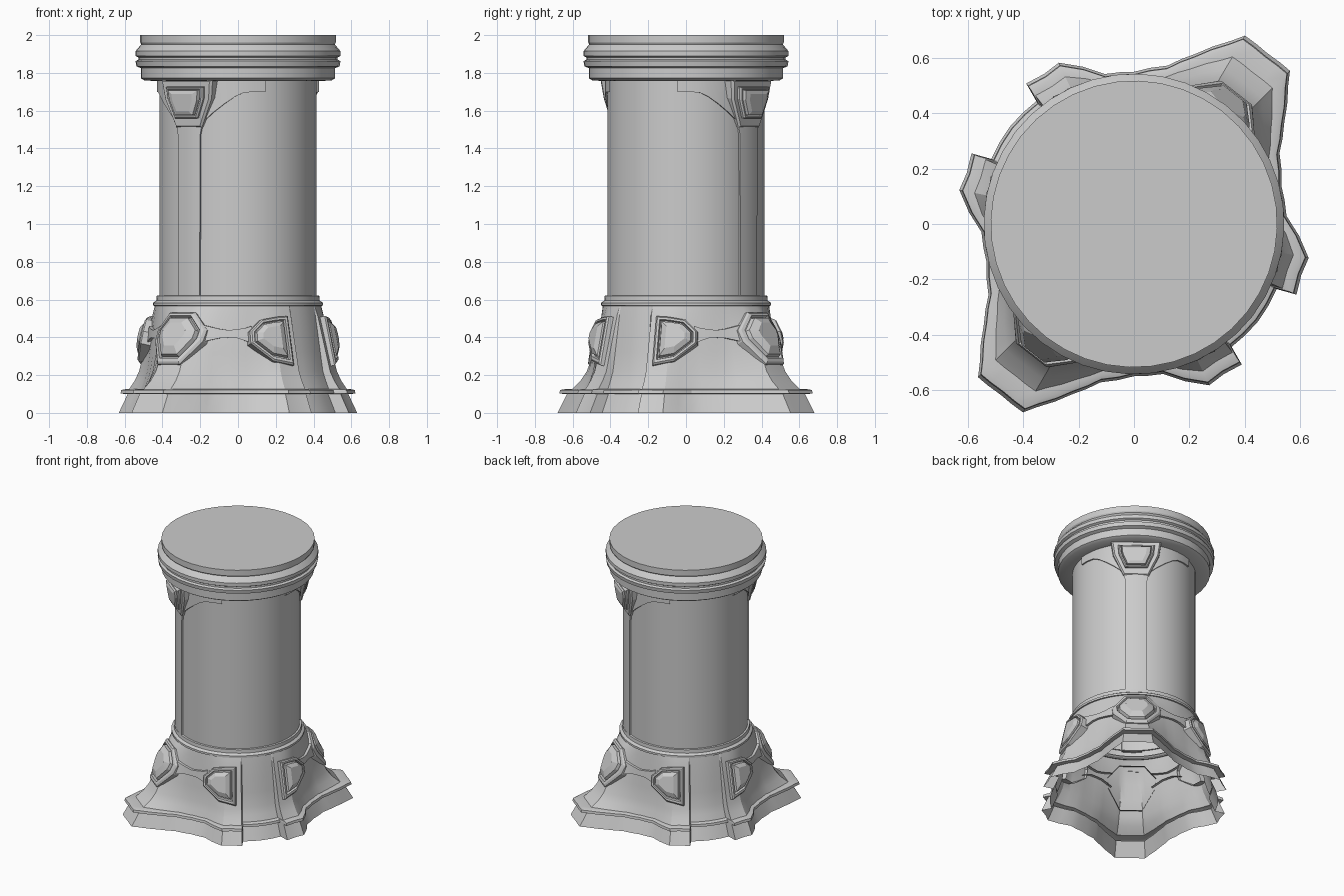
import bpy, bmesh
from math import sin, cos, radians, pi
from mathutils import Vector

if "Cube" in bpy.data.objects:
    bpy.data.objects.remove(bpy.data.objects["Cube"])

AXIS = 52          # heading of the big buttress; the model mirrors about it


def pt(r, a, z):
    t = radians(a + AXIS)
    return Vector((r * cos(t), r * sin(t), z))


def lerp_table(tab, x):
    for (x0, *v0), (x1, *v1) in zip(tab, tab[1:]):
        if x <= x1:
            f = max(0, (x - x0) / (x1 - x0))
            return [p + (q - p) * f for p, q in zip(v0, v1)]
    return list(tab[-1][1:])


def finish(name, bm, angle=30):
    bmesh.ops.recalc_face_normals(bm, faces=bm.faces[:])
    me = bpy.data.meshes.new(name)
    bm.to_mesh(me)
    bm.free()
    ob = bpy.data.objects.new(name, me)
    bpy.context.collection.objects.link(ob)
    bpy.ops.object.select_all(action='DESELECT')
    ob.select_set(True)
    bpy.context.view_layer.objects.active = ob
    bpy.ops.object.shade_smooth_by_angle(angle=radians(angle))
    return ob


def loft(name, rings, cap_top=False, closed=True, angle=30):
    bm = bmesh.new()
    vs = [[bm.verts.new(p) for p in ring] for ring in rings]
    n = len(vs[0])
    for lo, hi in zip(vs, vs[1:]):
        for i in range(n if closed else n - 1):
            j = (i + 1) % n
            bm.faces.new((lo[i], lo[j], hi[j], hi[i]))
    if cap_top:
        bm.faces.new(vs[-1])
    return finish(name, bm, angle)


def lathe(name, profile, sides, cap_top=False):
    loft(name, [[pt(r, 360 * i / sides, z) for i in range(sides)] for r, z in profile], cap_top)


# Flared base: star outline at the floor blending to a circle at the collar
OUTLINE = [(0, .783), (7.5, .79), (10, .75), (18, .655), (26, .585), (38, .55), (49, .552),
           (63, .643), (69, .632), (75.5, .64), (76.5, .567), (90, .57)]


def outline(a):
    a = abs((a + 180) % 360 - 180)
    return lerp_table(OUTLINE, min(a, 180 - a))[0]


# z, circle radius, share of the star shape
CONE = [(.125, .515, .78), (.17, .50, .62), (.22, .485, .52), (.52, .447, .13), (.57, .44, 0)]


def cone_r(a, z):
    c, k = lerp_table(CONE, z)
    return c + k * (outline(a) - .55)


quarter = [0, 4, 7.5, 10, 14, 18, 22, 26, 32, 38, 43, 49, 56, 63, 69, 75.5, 76.5, 83]
half = quarter + [90] + [180 - a for a in reversed(quarter[1:])]
angles = half + [a + 180 for a in half]
rings = [[pt(outline(a) * k, a, z) for a in angles]
         for z, k in ((0, 1), (.1, .925), (.102, .985), (.12, .98), (.125, .955))]
rings += [[pt(cone_r(a, z), a, z) for a in angles]
          for z in (.126, .17, .22, .32, .42, .52, .57)]
loft("flared_base", rings, angle=25)

# Collar, shaft and crown ring
lathe("base_collar", [(.43, .565), (.45, .568), (.45, .583), (.432, .595), (.43, .62), (.41, .623)], 48)
lathe("shaft", [(.417, .58), (.417, 1.77)], 64)
lathe("crown", [(.40, 1.755), (.495, 1.76), (.515, 1.772), (.515, 1.825), (.538, 1.835),
                (.543, 1.862), (.528, 1.87), (.528, 1.882), (.543, 1.89), (.543, 1.915),
                (.522, 1.94), (.512, 1.95), (.518, 1.96), (.518, 2.0)], 40, True)


# Curved raised strip; each column is (angle, z bottom, z top)
def strip(name, cols, radius, lift):
    rows = []
    for f, h in ((0, -.02), (0, lift), (1, lift), (1, -.02)):
        rows.append([pt(radius(a, b + (t - b) * f) + h, a, b + (t - b) * f) for a, b, t in cols])
    loft(name, rows, closed=False)


# Plaque: outline of (tangent, height) points, stepped through (scale, offset) layers
def plaque(name, a, poly, low, high, layers, bend=0.0):
    (r0, z0), (r1, z1) = low, high
    n0, tan = pt(1, a, 0), pt(1, a + 90, 0)
    slope = Vector((0, 0, z1 - z0)) + n0 * (r1 - r0)
    nrm = tan.cross(slope).normalized()
    ct = sum(p[0] for p in poly) / len(poly)
    cz = sum(p[1] for p in poly) / len(poly)
    rows = []
    for s, off in layers:
        row = []
        for t, z in poly:
            t, z = ct + (t - ct) * s, cz + (z - cz) * s
            row.append(pt(r0, a, z0) + slope * ((z - z0) / (z1 - z0)) + tan * t
                       + nrm * (off - bend * t * t))
        rows.append(row)
    loft(name, rows, cap_top=True, angle=15)


GEM = [(1, -.05), (1, .018), (.93, .026), (.82, .026), (.78, .008), (.74, .008), (.70, .03), (.45, .045)]
big = [(-.085, .53), (-.165, .45), (-.16, .39), (-.075, .255), (.075, .255), (.16, .39), (.165, .45), (.085, .53)]
small = [(.10, .51), (.035, .505), (-.055, .49), (-.12, .43), (-.12, .365), (0, .27), (.115, .25)]
cap = [(-.17, 1.76), (-.155, 1.66), (-.085, 1.51), (.085, 1.51), (.155, 1.66), (.17, 1.76)]
cap_gem = [(-.125, 1.725), (-.118, 1.66), (-.075, 1.56), (.075, 1.56), (.118, 1.66), (.125, 1.725)]

for side, turn in (("front", 180), ("back", 0)):
    # Shaft strap that flares into an arch under the crown
    right = [(0, .61), (5, .61), (9.6, .61), (10, 1.47), (12, 1.54), (20, 1.59), (28, 1.635),
             (36, 1.675), (42, 1.695), (50, 1.70), (58, 1.70)]
    cols = [(-a, z) for a, z in reversed(right[1:])] + right
    strip(side + "_strap", [(a + turn, z, 1.765) for a, z in cols], lambda a, z: .417, .011)
    # Capital bracket with inset stone
    plaque(side + "_bracket", turn, cap, (.425, 1.51), (.462, 1.76),
           [(1, -.06), (1, .0), (.93, .01)], bend=.9)
    plaque(side + "_bracket_stone", turn, cap_gem, (.437, 1.51), (.468, 1.76),
           [(1, -.03), (1, .006), (.93, .014), (.86, .014), (.82, .002), (.78, .024), (.55, .03)], bend=.7)
    # Large stone on the buttress
    plaque(side + "_large_stone", turn, big, (cone_r(0, .25), .25), (cone_r(0, .53), .53), GEM, bend=1.8)
    for tag, s in (("left", -1), ("right", 1)):
        # Smaller stones and the bands joining them to the large one
        poly = [(s * t, z) for t, z in small]
        plaque(f"{side}_{tag}_stone", turn + s * 59, poly, (cone_r(59, .25) + .004, .25),
               (cone_r(59, .51) + .004, .51), GEM, bend=.5)
        band = [(16, .375, .465), (21, .385, .455), (26, .395, .445), (32, .398, .438),
                (38, .395, .443), (43, .38, .45), (47, .37, .46)]
        strip(f"{side}_{tag}_band", [(turn + s * a, b, t) for a, b, t in band], cone_r, .018)
